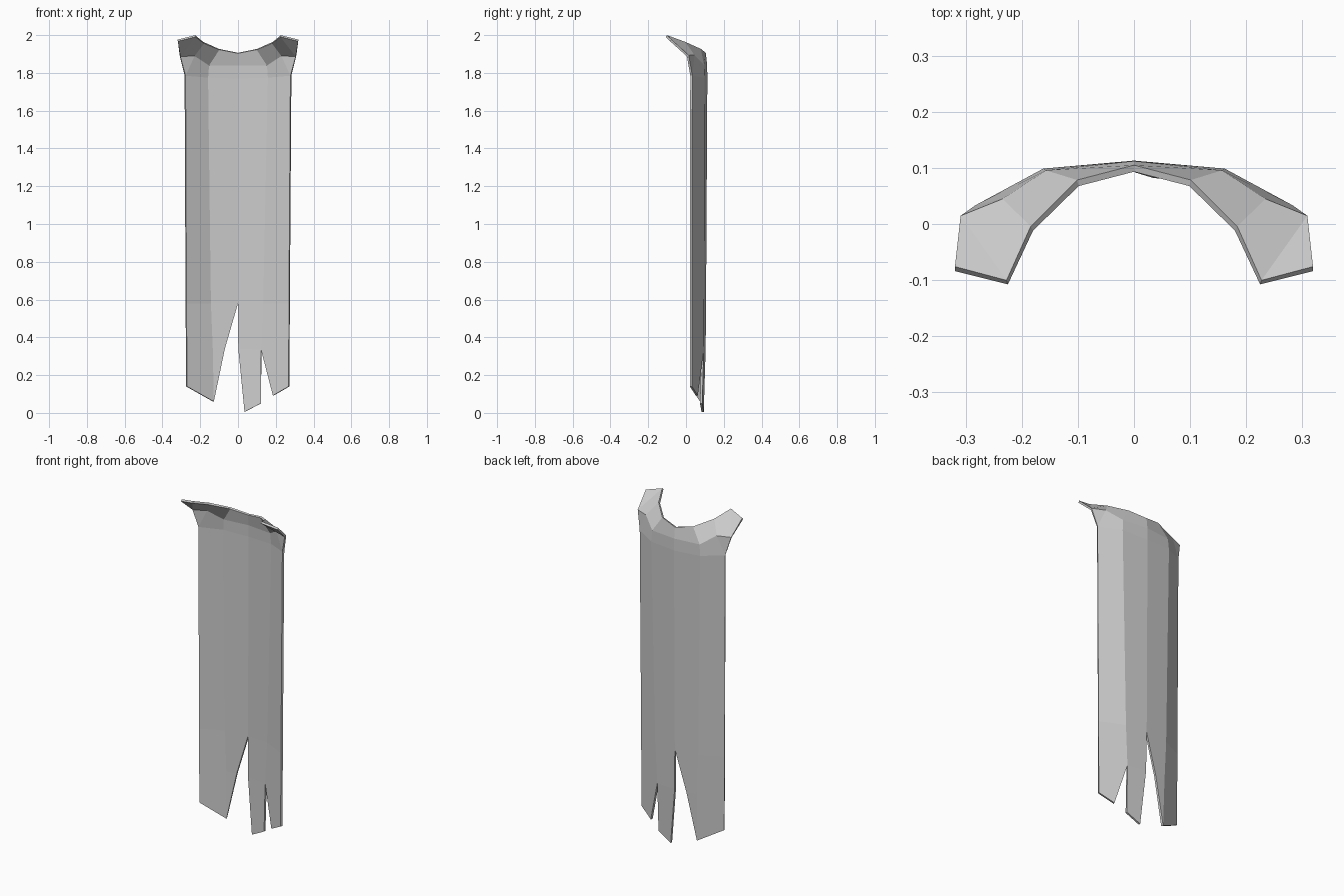
import bpy
import bmesh

if "Cube" in bpy.data.objects:
    bpy.data.objects.remove(bpy.data.objects["Cube"], do_unlink=True)

# Plain cloth colour
cloth = bpy.data.materials.new("light grey cloth")
cloth.use_nodes = True
grey = (0.6, 0.6, 0.6, 1)
cloth.diffuse_color = grey
cloth.node_tree.nodes["Principled BSDF"].inputs["Base Color"].default_value = grey

bm = bmesh.new()


def vert(x, y, z):
    return bm.verts.new((x, y, z))


def face(*verts):
    bm.faces.new(verts)


# Centre line, from the neck down to the top of the long tear
neck = vert(0, 0.099, 1.905)
nape = vert(0, 0.106, 1.84)
spine = vert(0, 0.107, 1.77)
tear = vert(0, 0.1, 0.58)


def collar(side):
    """Flared collar and shoulder tab of one side; returns the row below it."""
    def point(x, y, z):
        return vert(side * x, y, z)

    rim = point(0.1, 0.073, 1.925)
    rim_side = point(0.182, -0.008, 1.96)
    tab_in = point(0.226, -0.104, 1.995)
    tab_out = point(0.319, -0.08, 1.972)
    shoulder = point(0.307, 0.01, 1.89)
    bend = point(0.232, 0.04, 1.892)
    blade = point(0.155, 0.09, 1.84)
    fold = point(0.16, 0.093, 1.775)
    edge = point(0.28, 0.028, 1.785)
    for quad in ((neck, nape, blade, rim), (rim, blade, bend, rim_side),
                 (rim_side, bend, shoulder, tab_in), (nape, spine, fold, blade),
                 (blade, fold, edge, bend)):
        face(*quad)
    face(tab_in, shoulder, tab_out)
    face(bend, edge, shoulder)
    return fold, edge


right_fold, right_edge = collar(-1)
left_fold, left_edge = collar(1)

# Right hanging panel, with a slanted torn edge
r_fold = vert(-0.145, 0.088, 0.58)
r_fold_low = vert(-0.135, 0.086, 0.34)
r_tip = vert(-0.13, 0.08, 0.06)
r_hem = vert(-0.272, 0.026, 0.14)
r_side = vert(-0.275, 0.026, 0.58)
r_torn = vert(-0.07, 0.092, 0.34)
face(spine, right_fold, r_fold, tear)
face(right_fold, right_edge, r_side, r_fold)
face(tear, r_fold, r_fold_low, r_torn)
face(r_torn, r_fold_low, r_tip)
face(r_fold, r_side, r_hem, r_tip, r_fold_low)

# Left hanging panel, split again into two strips
l_fold = vert(0.135, 0.09, 0.58)
l_slit = vert(0.123, 0.088, 0.335)
l_side = vert(0.272, 0.026, 0.58)
l_hem = vert(0.27, 0.026, 0.14)
l_tip = vert(0.187, 0.057, 0.092)
strip_top = vert(0.002, 0.098, 0.34)
strip_tip = vert(0.035, 0.088, 0.005)
strip_hem = vert(0.121, 0.08, 0.05)
face(spine, left_fold, l_fold, tear)
face(left_fold, left_edge, l_side, l_fold)
face(tear, l_fold, l_slit, strip_top)
face(strip_top, l_slit, strip_hem, strip_tip)
face(l_fold, l_side, l_hem, l_tip, l_slit)

bmesh.ops.recalc_face_normals(bm, faces=bm.faces[:])
mesh = bpy.data.meshes.new("cape")
bm.to_mesh(mesh)
bm.free()
mesh.materials.append(cloth)
cape = bpy.data.objects.new("cape", mesh)
bpy.context.collection.objects.link(cape)

# Cloth thickness
thickness = cape.modifiers.new("cloth thickness", "SOLIDIFY")
thickness.thickness = 0.012
thickness.offset = 0
